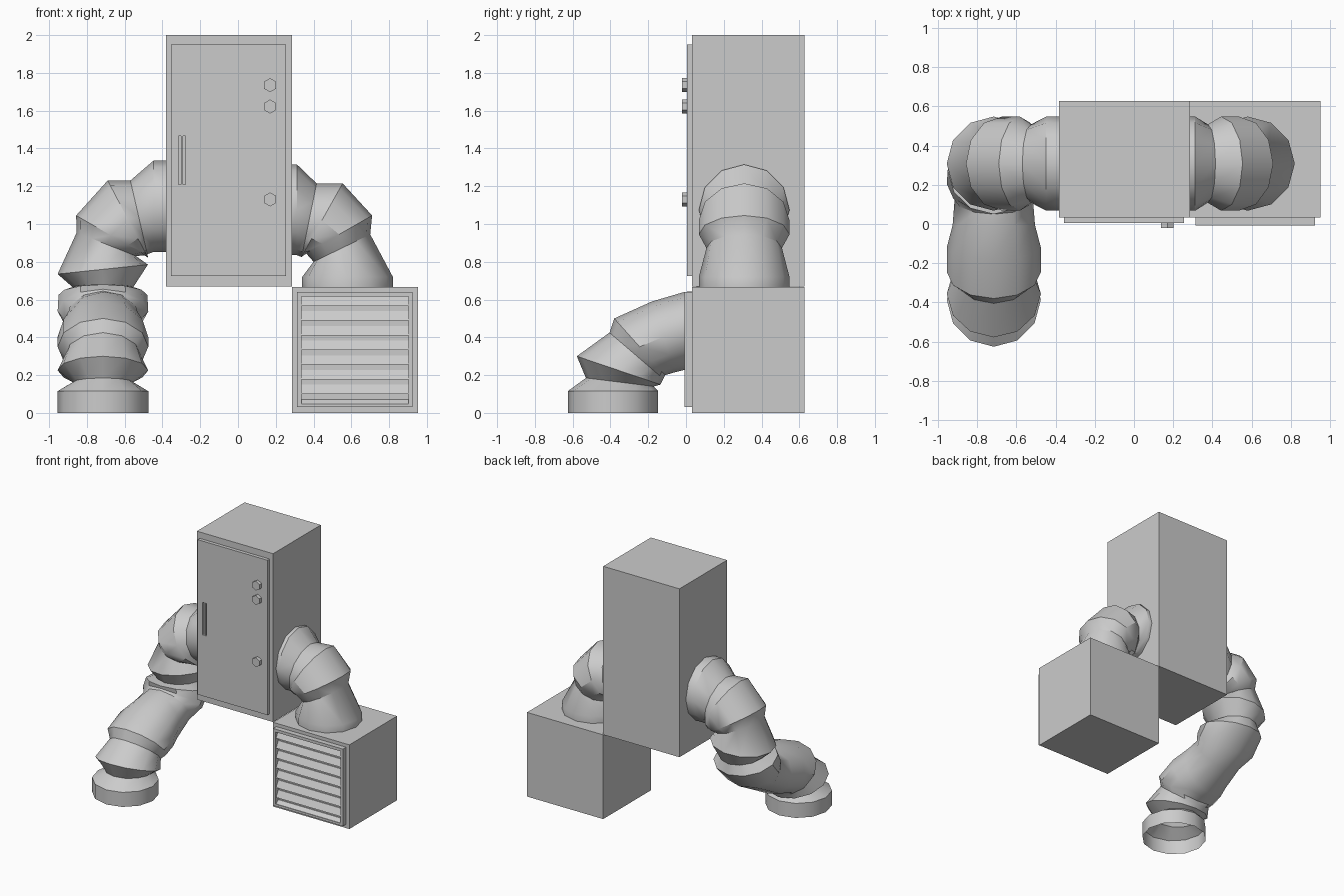
import bpy, bmesh, math
from mathutils import Vector as V

if "Cube" in bpy.data.objects:
    bpy.data.objects.remove(bpy.data.objects["Cube"])

SIDES = 12
LEG_X = -0.715   # centre plane of the floor-standing duct
DUCT_Y = 0.308   # centre plane of the side ducts


def add_mesh(name, bm):
    bmesh.ops.recalc_face_normals(bm, faces=bm.faces)
    me = bpy.data.meshes.new(name)
    bm.to_mesh(me)
    bm.free()
    ob = bpy.data.objects.new(name, me)
    bpy.context.collection.objects.link(ob)
    return ob


def box(name, x, y, z):
    bm = bmesh.new()
    bmesh.ops.create_cube(bm, size=1)
    for v in bm.verts:
        v.co = V([(a + b) / 2 + c * (b - a) for (a, b), c in zip((x, y, z), v.co)])
    return add_mesh(name, bm)


def cut(ob, cutter):
    m = ob.modifiers.new("cut", 'BOOLEAN')
    m.object, m.operation, m.solver = cutter, 'DIFFERENCE', 'EXACT'
    cutter.hide_render = True
    cutter.hide_viewport = True


def duct(name, rings):
    """Skin a list of (centre, u, v) elliptical rings into an open hose."""
    bm = bmesh.new()
    loops = []
    for c, u, v in rings:
        ang = [math.tau * k / SIDES for k in range(SIDES)]
        loops.append([bm.verts.new(c + u * math.cos(a) + v * math.sin(a)) for a in ang])
    for a, b in zip(loops, loops[1:]):
        for k in range(SIDES):
            n = (k + 1) % SIDES
            bm.faces.new((a[k], a[n], b[n], b[k]))
    ob = add_mesh(name, bm)
    bpy.ops.object.select_all(action='DESELECT')
    ob.select_set(True)
    bpy.context.view_layer.objects.active = ob
    bpy.ops.object.shade_smooth_by_angle(angle=math.radians(34))
    return ob


def side_ring(xo, zo, xi, zi, h):      # ring in the x-z bend: outer, inner, half width
    o, i = V((xo, DUCT_Y, zo)), V((xi, DUCT_Y, zi))
    return (o + i) / 2, (o - i) / 2, V((0, h, 0))


def leg_ring(yb, zb, yf, zf, h):       # ring in the y-z bend: under side, upper side, half width
    b, f = V((LEG_X, yb, zb)), V((LEG_X, yf, zf))
    return (b + f) / 2, V((-h, 0, 0)), (b - f) / 2


# Tall cabinet and its door with a recessed pull
box("cabinet", (-0.382, 0.285), (0.032, 0.628), (0.668, 2.0))
door = box("door", (-0.356, 0.255), (0.005, 0.034), (0.725, 1.95))
cut(door, box("pull_cutter", (-0.314, -0.278), (-0.02, 0.022), (1.208, 1.466)))
box("door_pull", (-0.302, -0.290), (0.007, 0.03), (1.208, 1.466))

# Hexagonal knobs
for k, z in enumerate((1.735, 1.622, 1.13)):
    bm = bmesh.new()
    bmesh.ops.create_cone(bm, cap_ends=True, segments=6, radius1=0.037,
                          radius2=0.037, depth=0.03)
    for v in bm.verts:
        x, y, d = v.co
        v.co = (0.17 + x, -0.006 + d, z + y)
    add_mesh(f"knob_{k + 1}", bm)

# Vent box, grille frame and tilted slats
box("vent_box", (0.285, 0.952), (0.032, 0.628), (0, 0.666))
frame = box("grille_frame", (0.313, 0.924), (-0.008, 0.033), (0.03, 0.64))
cut(frame, box("grille_cutter", (0.336, 0.902), (-0.05, 0.05), (0.048, 0.617)))
for k in range(8):
    z = 0.617 - 0.078 * k
    low = max(z - 0.05, 0.048)
    slat = box(f"slat_{k + 1}", (0.336, 0.902), (0, 0.008), (low, z))
    for v in slat.data.vertices:       # lean the top edge backwards
        v.co.y += 0.024 if v.co.z > low + 0.005 else -0.004

# Short duct from the cabinet to the vent box
duct("right_duct", [side_ring(*r) for r in (
    (0.283, 1.315, 0.283, 0.835, 0.24),
    (0.312, 1.315, 0.312, 0.835, 0.24),
    (0.416, 1.215, 0.337, 0.825, 0.20),
    (0.554, 1.215, 0.335, 0.825, 0.24),
    (0.71, 1.045, 0.36, 0.845, 0.24),
    (0.70, 0.945, 0.40, 0.80, 0.20),
    (0.82, 0.72, 0.34, 0.72, 0.24),
    (0.82, 0.664, 0.34, 0.664, 0.24))])

# Long duct: bends down beside the cabinet, then forward, then to the floor
upper = [side_ring(*r) for r in (
    (-0.380, 1.335, -0.380, 0.852, 0.24),
    (-0.448, 1.335, -0.448, 0.852, 0.24),
    (-0.570, 1.230, -0.480, 0.840, 0.20),
    (-0.690, 1.230, -0.475, 0.820, 0.24),
    (-0.857, 1.045, -0.490, 0.835, 0.24),
    (-0.854, 0.955, -0.540, 0.830, 0.20),
    (-0.955, 0.735, -0.477, 0.785, 0.24))]
lower = [leg_ring(*r) for r in (
    (0.49, 0.65, 0.11, 0.68, 0.16),
    (0.50, 0.57, 0.05, 0.68, 0.235),
    (0.35, 0.42, 0.06, 0.655, 0.24),
    (0.20, 0.34, 0.05, 0.645, 0.20),
    (0.0, 0.23, -0.01, 0.64, 0.21),
    (-0.06, 0.215, -0.18, 0.59, 0.24),
    (-0.11, 0.20, -0.38, 0.50, 0.24),
    (-0.12, 0.18, -0.405, 0.425, 0.20),
    (-0.135, 0.15, -0.578, 0.30, 0.24),
    (-0.17, 0.14, -0.53, 0.185, 0.16),
    (-0.147, 0.115, -0.626, 0.115, 0.24),
    (-0.147, 0.0, -0.626, 0.0, 0.24))]
duct("left_duct", upper + lower)
